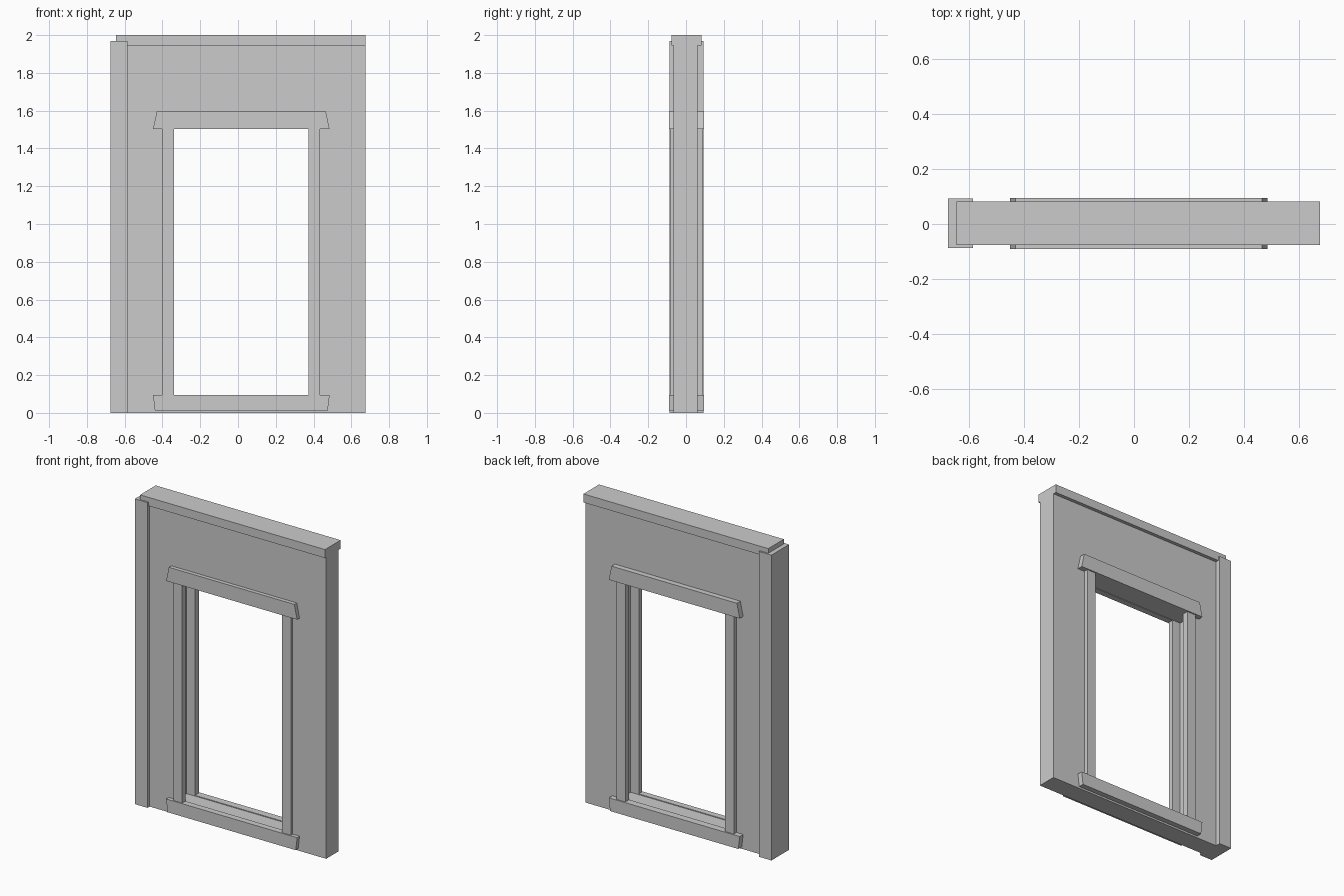
import bpy

cube = bpy.data.objects.get("Cube")
if cube:
    bpy.data.objects.remove(cube, do_unlink=True)

# Single plain grey finish
grey = bpy.data.materials.new("plain_grey")
grey.use_nodes = True
COLOUR = (0.6, 0.6, 0.6, 1)
grey.diffuse_color = COLOUR
grey.node_tree.nodes["Principled BSDF"].inputs["Base Color"].default_value = COLOUR


def slab(name, outline, y0, y1):
    """Extrude an (x, z) outline from y0 to y1."""
    n = len(outline)
    verts = [(x, y, z) for y in (y0, y1) for x, z in outline]
    faces = [tuple(range(n)), tuple(reversed(range(n, 2 * n)))]
    faces += [(i, i + n, (i + 1) % n + n, (i + 1) % n) for i in range(n)]
    mesh = bpy.data.meshes.new(name)
    mesh.from_pydata(verts, [], faces)
    mesh.materials.append(grey)
    obj = bpy.data.objects.new(name, mesh)
    bpy.context.collection.objects.link(obj)
    return obj


def rect(x0, x1, z0, z1):
    return [(x0, z0), (x1, z0), (x1, z1), (x0, z1)]


def taper(x0, x1, z0, z1, inset_low, inset_high):
    """Board outline with slanted ends."""
    return [(x0 + inset_low, z0), (x1 - inset_low, z0),
            (x1 - inset_high, z1), (x0 + inset_high, z1)]


# Wall as one arch-shaped panel, with the strip under the opening included
LEFT, RIGHT, SILL_Z, HEAD_Z = -0.40, 0.43, 0.09, 1.505
WALL = (-0.065, 0.06)
slab("wall_panel",
     [(-0.60, 0), (LEFT, 0), (LEFT, HEAD_Z), (RIGHT, HEAD_Z),
      (RIGHT, 0), (0.675, 0), (0.675, 1.96), (-0.60, 1.96)], *WALL)
slab("wall_base", rect(LEFT, RIGHT, 0, SILL_Z), *WALL)

# Corner post and top beam
slab("corner_post", rect(-0.675, -0.585, 0, 1.97), -0.087, 0.093)
slab("top_beam", rect(-0.645, 0.675, 1.945, 2.0), -0.077, 0.082)

# Window trim on both faces
for side, y0, y1 in (("front", -0.083, -0.05), ("back", 0.048, 0.087)):
    slab(side + "_trim_right", rect(-0.402, -0.34, 0.08, 1.52), y0, y1)
    slab(side + "_trim_left", rect(0.372, 0.435, 0.08, 1.52), y0, y1)
    grow = -0.007 if side == "front" else 0.008
    h0, h1 = (y0 + grow, y1) if side == "front" else (y0, y1 + grow)
    slab(side + "_header", taper(-0.45, 0.485, 1.502, 1.595, 0, 0.02), h0, h1)
    slab(side + "_sill", taper(-0.45, 0.485, 0.012, 0.095, 0.01, 0), h0, h1)
